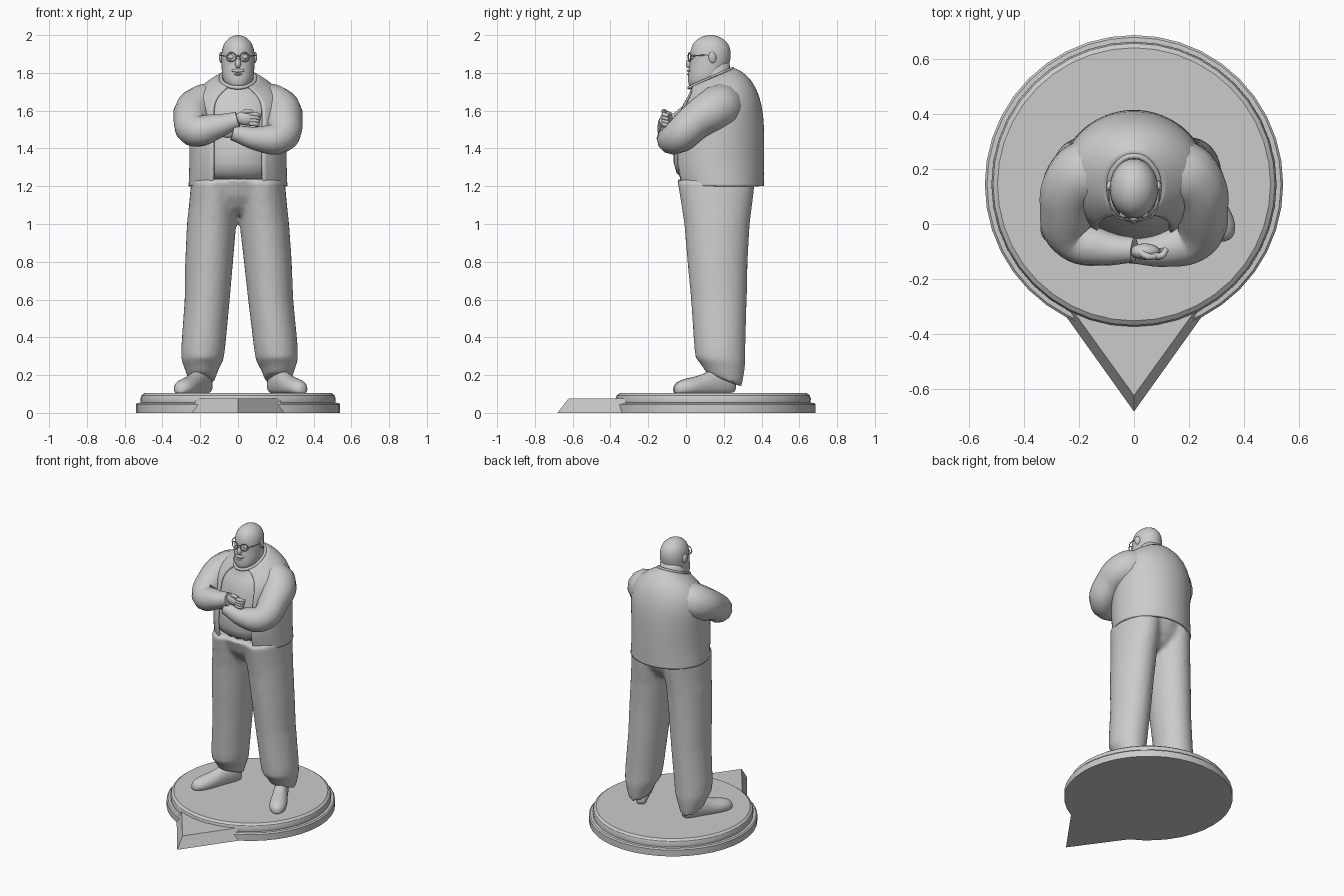
import bpy, bmesh, math
from mathutils import Matrix, Vector

if "Cube" in bpy.data.objects:
    bpy.data.objects.remove(bpy.data.objects["Cube"])


def finish(name, bm, sub=0, smooth=True):
    bmesh.ops.recalc_face_normals(bm, faces=bm.faces)
    me = bpy.data.meshes.new(name)
    bm.to_mesh(me)
    bm.free()
    ob = bpy.data.objects.new(name, me)
    bpy.context.collection.objects.link(ob)
    for p in me.polygons:
        p.use_smooth = smooth
    if sub:
        ob.modifiers.new("subdivision", 'SUBSURF').levels = sub
        ob.modifiers["subdivision"].render_levels = sub
    return ob


def sharpen(ob, deg=30):
    bpy.ops.object.select_all(action='DESELECT')
    ob.select_set(True)
    bpy.context.view_layer.objects.active = ob
    bpy.ops.object.shade_smooth_by_angle(angle=math.radians(deg))


def add_loft(bm, rings, n=24, gap=0):
    """rings: (z, cx, cy, rx, ry, tilt); gap = half opening at the front, degrees."""
    g = math.radians(gap)
    cnt = n + 1 if gap else n
    loops = []
    for z, cx, cy, rx, ry, tilt in rings:
        loop = []
        for i in range(cnt):
            a = -math.pi / 2 + g + (2 * math.pi - 2 * g) * i / n
            dy = ry * math.sin(a)
            loop.append(bm.verts.new((cx + rx * math.cos(a), cy + dy, z + tilt * dy)))
        loops.append(loop)
    for lo, hi in zip(loops, loops[1:]):
        for i in range(n):
            j = (i + 1) % cnt
            bm.faces.new((lo[i], lo[j], hi[j], hi[i]))
    if not gap:
        bm.faces.new(loops[0])
        bm.faces.new(loops[-1])


def ball(name, loc, size, rot=(0, 0, 0)):
    bm = bmesh.new()
    bmesh.ops.create_uvsphere(bm, u_segments=16, v_segments=10, radius=1)
    ob = finish(name, bm)
    ob.location, ob.scale, ob.rotation_euler = loc, size, rot
    return ob


def tube(name, pts, cyclic=False, res=6):
    """pts: (x, y, z, radius)"""
    cu = bpy.data.curves.new(name, 'CURVE')
    cu.dimensions, cu.bevel_depth, cu.bevel_resolution = '3D', 1, 4
    cu.resolution_u, cu.use_fill_caps = res, True
    sp = cu.splines.new('BEZIER')
    sp.bezier_points.add(len(pts) - 1)
    sp.use_cyclic_u = cyclic
    sp.radius_interpolation = 'CARDINAL'
    for p, (x, y, z, r) in zip(sp.bezier_points, pts):
        p.co, p.radius = (x, y, z), r
        p.handle_left_type = p.handle_right_type = 'AUTO'
    ob = bpy.data.objects.new(name, cu)
    bpy.context.collection.objects.link(ob)
    bpy.ops.object.select_all(action='DESELECT')
    ob.select_set(True)
    bpy.context.view_layer.objects.active = ob
    bpy.ops.object.convert(target='MESH')
    sharpen(bpy.context.object, 45)
    return bpy.context.object


# Stepped round base
bm = bmesh.new()
prof = [(0, 0), (.541, 0), (.541, .045), (.533, .053), (.515, .054),
        (.517, .075), (.511, .093), (.495, .105), (0, .105)]
vs = [bm.verts.new((r, 0, z)) for r, z in prof]
es = [bm.edges.new(p) for p in zip(vs, vs[1:])]
bmesh.ops.spin(bm, geom=vs + es, cent=(0, 0, 0), axis=(0, 0, 1), angle=2 * math.pi, steps=40)
bmesh.ops.remove_doubles(bm, verts=bm.verts, dist=1e-4)
base = finish("base", bm)
base.location.y = .144
sharpen(base)

# Front pointer on the base
bm = bmesh.new()
lo = [bm.verts.new(c) for c in ((-.25, -.33, 0), (0, -.68, 0), (.25, -.33, 0))]
hi = [bm.verts.new(c) for c in ((-.225, -.31, .076), (0, -.622, .076), (.225, -.31, .076))]
bm.faces.new(lo)
bm.faces.new(hi)
for i in range(3):
    j = (i + 1) % 3
    bm.faces.new((lo[i], lo[j], hi[j], hi[i]))
finish("base_pointer", bm, smooth=False)

# Trousers: two legs and hips fused into one skin
leg = [(.175, .212, .2, .07, .095, -.4), (.22, .212, .193, .085, .112, -.3),
       (.28, .206, .182, .112, .133, -.1), (.35, .2, .179, .117, .136, 0),
       (.6, .173, .174, .12, .148, 0), (.8, .158, .167, .127, .16, 0),
       (1.0, .14, .164, .131, .174, 0), (1.1, .13, .163, .13, .188, 0),
       (1.23, .122, .16, .126, .207, 0)]
bm = bmesh.new()
add_loft(bm, leg)
add_loft(bm, [(z, -(cx - .025 * (1 - z) if z < 1 else cx), cy, rx, ry, t)
              for z, cx, cy, rx, ry, t in leg])
add_loft(bm, [(1.05, 0, .16, .06, .09, 0), (1.09, 0, .16, .14, .14, 0),
              (1.15, 0, .16, .22, .18, 0), (1.24, 0, .16, .245, .21, 0)])
trousers = finish("trousers", bm)
m = trousers.modifiers.new("fuse", 'REMESH')
m.mode, m.voxel_size, m.use_smooth_shade = 'VOXEL', .014, True
m = trousers.modifiers.new("relax", 'SMOOTH')
m.factor, m.iterations = .5, 6

# Shoes: lofted along the foot and flattened at the sole
shoe = [(-.066, .14, .015, .02), (-.055, .145, .036, .05), (0, .165, .046, .08),
        (.07, .155, .046, .078), (.13, .14, .052, .06), (.2, .135, .06, .052),
        (.255, .13, .052, .044), (.285, .125, .03, .03), (.292, .12, .012, .014)]
for side, x, ang in (("left", .205, 28), ("right", -.185, -26)):
    bm = bmesh.new()
    add_loft(bm, [(s, 0, h, w, t, 0) for s, h, w, t in shoe])
    for v in bm.verts:
        v.co = Vector((v.co.x, -v.co.z, max(v.co.y, .105)))
    ob = finish(side + "_shoe", bm, 1)
    ob.matrix_world = Matrix.Translation((x, .2, 0)) @ Matrix.Rotation(math.radians(ang), 4, 'Z')

# Shirt and open jacket share the torso sections
torso = [(1.20, .18, .263, .233, 0), (1.22, .177, .262, .236, 0), (1.32, .163, .258, .252, 0),
         (1.45, .17, .258, .246, 0), (1.58, .18, .264, .232, 0), (1.66, .18, .252, .21, .1),
         (1.72, .175, .207, .175, .25), (1.76, .15, .14, .14, .38), (1.775, .135, .1, .12, .42)]
bm = bmesh.new()
add_loft(bm, [(max(z, 1.21), 0, cy, rx - .013, ry - .013, t) for z, cy, rx, ry, t in torso if z != 1.22])
finish("shirt", bm, 1)
bm = bmesh.new()
add_loft(bm, [(z, 0, cy, rx, ry, t) for z, cy, rx, ry, t in torso], 30, gap=31)
jacket = finish("jacket", bm, 1)
m = jacket.modifiers.new("cloth", 'SOLIDIFY')
m.thickness, m.offset = .016, -1
# Solidify direction depends on outward normals of the open shell
if sum(p.normal.dot(p.center - Vector((0, .17, 1.5))) for p in jacket.data.polygons) < 0:
    jacket.data.flip_normals()

# Shirt neckline band
tube("shirt_collar", [(.09 * math.cos(a), .132 + .115 * math.sin(a), 1.772 + .05 * math.sin(a), .01)
                      for a in (i * math.pi / 4 for i in range(8))], True, 4)

# Crossed sleeves
tube("left_sleeve", [(.13, .2, 1.63, .12), (.205, .16, 1.61, .118), (.242, .06, 1.55, .1),
                     (.222, -.045, 1.46, .088), (.12, -.088, 1.45, .068), (-.03, -.1, 1.485, .042)], res=8)
tube("right_sleeve", [(-.13, .2, 1.63, .12), (-.205, .16, 1.61, .118), (-.242, .06, 1.56, .1),
                      (-.222, -.045, 1.495, .088), (-.12, -.085, 1.515, .068), (0, -.095, 1.55, .046)], res=8)

# Hands: resting right hand with curled fingers, tucked left hand
ball("right_palm", (.04, -.1, 1.56), (.055, .03, .038), (0, .1, 0))
for i in range(4):
    z = 1.583 - .017 * i
    tube("right_finger_%d" % (i + 1), [(.06, -.112, z, .012), (.1, -.115, z - .004, .012),
                                       (.118 - .006 * i, -.09, z - .01, .01)], res=3)
tube("right_thumb", [(.02, -.1, 1.585, .012), (.05, -.118, 1.598, .012), (.08, -.118, 1.592, .009)], res=3)
ball("left_palm", (-.055, -.085, 1.49), (.05, .024, .034))

# Neck and bald head with a heavy jaw
bm = bmesh.new()
add_loft(bm, [(1.68, 0, .145, .1, .1, .3), (1.78, 0, .145, .084, .09, .2), (1.86, 0, .145, .078, .085, 0)])
finish("neck", bm)
bm = bmesh.new()
add_loft(bm, [(z, 0, cy, rx, ry, 0) for z, cy, rx, ry in (
    (1.718, .075, .03, .04), (1.728, .085, .058, .07), (1.755, .1, .078, .091), (1.79, .113, .087, .104),
    (1.835, .122, .087, .104), (1.88, .13, .09, .11), (1.93, .13, .086, .107), (1.965, .13, .07, .088),
    (1.99, .13, .043, .055), (2.001, .13, .012, .015))])
finish("head", bm, 1)

# Face details
ball("nose", (0, .02, 1.85), (.016, .021, .026), (-.25, 0, 0))
ball("moustache", (0, .018, 1.812), (.035, .012, .01))
ball("lower_lip", (0, .016, 1.792), (.022, .01, .006))
for side, s in (("left", 1), ("right", -1)):
    ball(side + "_ear", (s * .089, .14, 1.882), (.011, .021, .03), (.15, 0, s * .25))
    ball(side + "_eye", (s * .036, .036, 1.884), (.017, .014, .013))
    tube(side + "_lens_rim", [(s * .036 + .025 * math.cos(a), .018 + s * .006 * math.cos(a),
                               1.884 + .023 * math.sin(a), .0032)
                              for a in (i * math.pi / 4 for i in range(8))], True, 3)
    tube(side + "_temple", [(s * .061, .024, 1.888, .003), (s * .085, .06, 1.892, .003),
                            (s * .092, .13, 1.895, .003)], res=4)
tube("glasses_bridge", [(-.012, .013, 1.888, .003), (0, .009, 1.891, .003), (.012, .013, 1.888, .003)], res=3)
